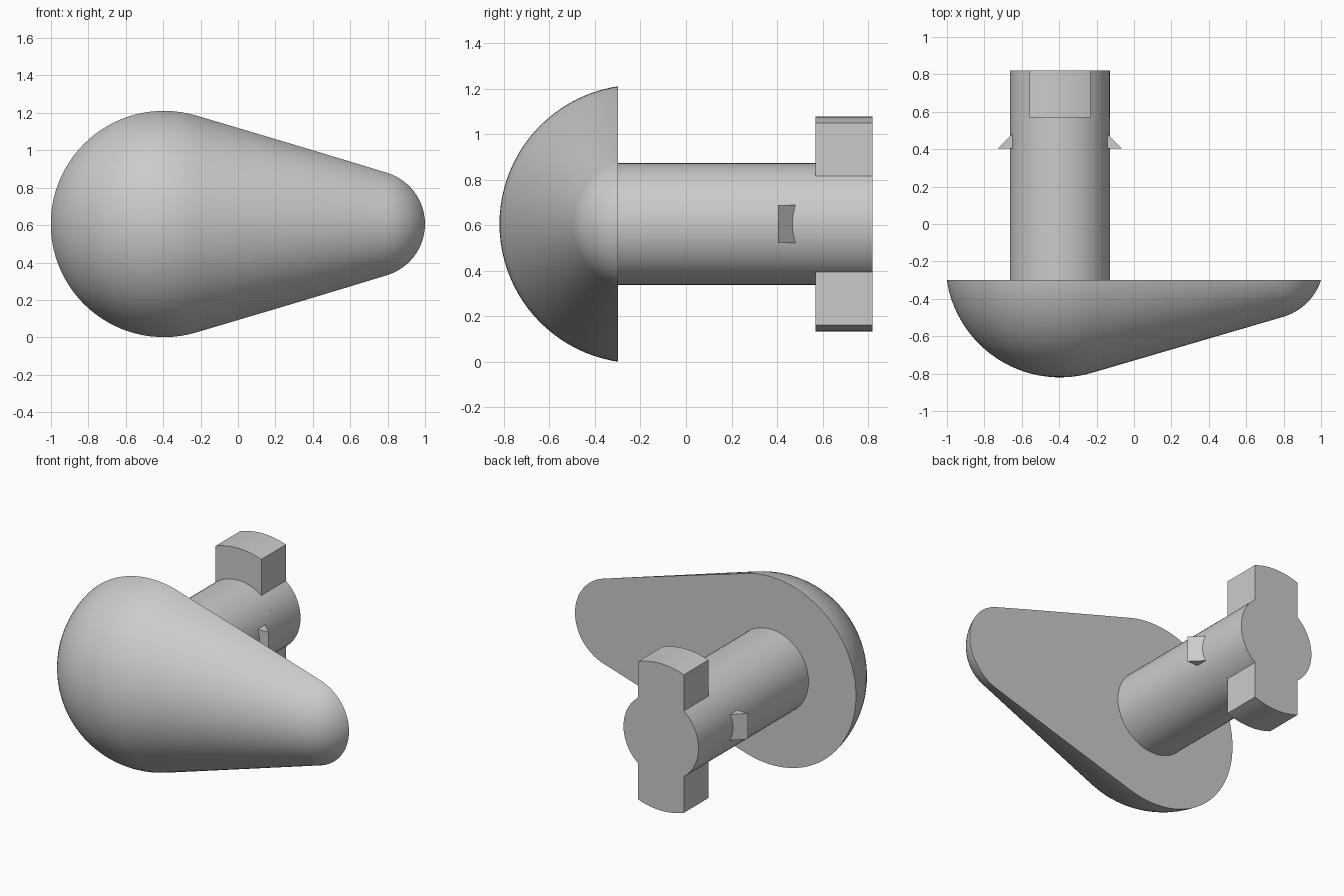
import bpy
import bmesh
from math import sin, cos, asin, acos, pi, radians
from mathutils import Vector, Matrix

cube = bpy.data.objects.get("Cube")
if cube:
    bpy.data.objects.remove(cube, do_unlink=True)

grey = bpy.data.materials.new("plain grey")
grey.use_nodes = True
grey.diffuse_color = (0.6, 0.6, 0.6, 1)
grey.node_tree.nodes["Principled BSDF"].inputs["Base Color"].default_value = (0.6, 0.6, 0.6, 1)

AXIS_X, AXIS_Z = -0.396, 0.606      # centre of the shaft and the round end
BACK = -0.299                       # flat rear plane of the knob
END = 0.82                          # rear end of the shaft


def finish(bm, name):
    """Turn a bmesh into a smooth object with sharp creases."""
    bmesh.ops.recalc_face_normals(bm, faces=bm.faces)
    mesh = bpy.data.meshes.new(name)
    bm.to_mesh(mesh)
    bm.free()
    mesh.materials.append(grey)
    mesh.shade_smooth()
    mesh.set_sharp_from_angle(angle=radians(25))
    obj = bpy.data.objects.new(name, mesh)
    bpy.context.collection.objects.link(obj)
    return obj


def arc(radius, start, stop, steps, cx=0.0):
    """Points along a circular arc, angles in radians."""
    angles = [start + (stop - start) * i / steps for i in range(steps + 1)]
    return [(cx + radius * cos(a), radius * sin(a)) for a in angles]


def extrude(name, outline, y0, y1):
    """Extrude an x/z outline, relative to the shaft axis, along y."""
    bm = bmesh.new()
    face = bm.faces.new([bm.verts.new((AXIS_X + x, y0, AXIS_Z + z)) for x, z in outline])
    geom = bmesh.ops.extrude_face_region(bm, geom=[face], use_keep_orig=True)["geom"]
    moved = [v for v in geom if isinstance(v, bmesh.types.BMVert)]
    bmesh.ops.translate(bm, verts=moved, vec=(0, y1 - y0, 0))
    return finish(bm, name)


# Knob: two spheres joined by a tangent cone, cut flat at the back
big_r, small_r, small_x = 0.612, 0.30, 0.714
tangent = acos((big_r - small_r) / (small_x - AXIS_X))
profile = arc(big_r, pi, tangent, 28, AXIS_X) + arc(small_r, tangent, 0, 16, small_x)
centre_y = END * -1 + big_r
bm = bmesh.new()
verts = [bm.verts.new((x, centre_y, AXIS_Z + r)) for x, r in profile]
edges = [bm.edges.new(pair) for pair in zip(verts, verts[1:])]
bmesh.ops.spin(bm, geom=verts + edges, cent=(0, centre_y, AXIS_Z), axis=(1, 0, 0),
               angle=2 * pi, steps=96)
bmesh.ops.remove_doubles(bm, verts=bm.verts, dist=0.0002)
bmesh.ops.bisect_plane(bm, geom=bm.verts[:] + bm.edges[:] + bm.faces[:], dist=1e-5,
                       plane_co=(0, BACK, 0), plane_no=(0, 1, 0), clear_outer=True)
rim = [e for e in bm.edges if e.is_boundary]
bmesh.ops.contextual_create(bm, geom=rim)
finish(bm, "knob")

# Shaft
shaft_r, key_r, key_half, key_front = 0.267, 0.473, 0.1625, 0.57
extrude("shaft", arc(shaft_r, 0, 2 * pi, 72)[:-1], BACK, key_front)

# Shaft end with a key above and below
join = acos(key_half / shaft_r)
corner = acos(key_half / key_r)
half = arc(shaft_r, -join, join, 24) + arc(key_r, corner, pi - corner, 12)
extrude("keyed_end", half + [(-x, -z) for x, z in half], key_front, END)

# Wedge-shaped snap catches on both sides of the shaft
for name, side in (("left_catch", 1), ("right_catch", -1)):
    bm = bmesh.new()
    wedge = [(0.23, 0.405), (0.33, 0.405), (0.23, 0.505)]
    face = bm.faces.new([bm.verts.new((AXIS_X + side * x, y, AXIS_Z - 0.083))
                         for x, y in wedge])
    geom = bmesh.ops.extrude_face_region(bm, geom=[face], use_keep_orig=True)["geom"]
    bmesh.ops.translate(bm, verts=[v for v in geom if isinstance(v, bmesh.types.BMVert)],
                        vec=(0, 0, 0.166))
    finish(bm, name)
